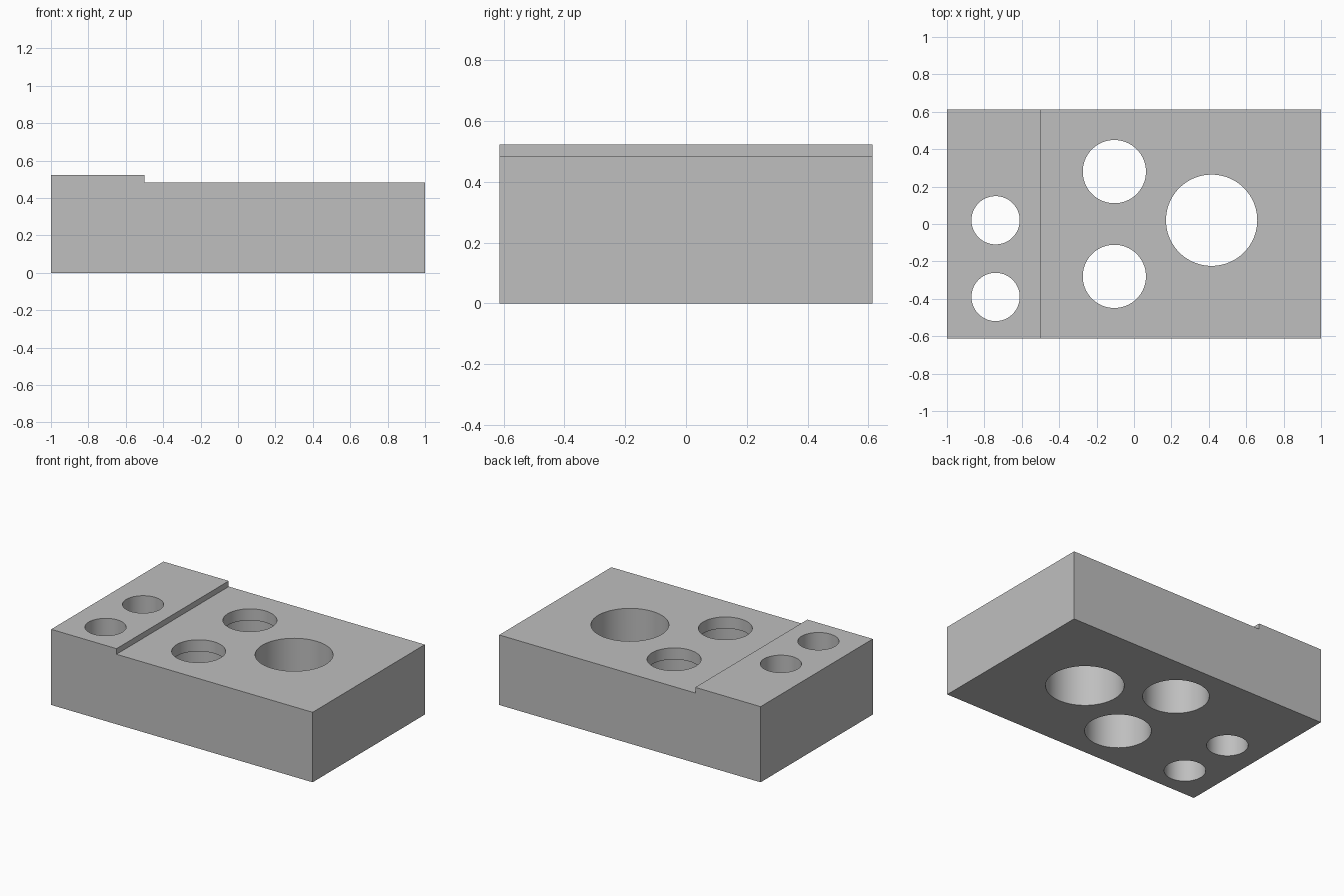
import bpy
import bmesh
from mathutils import Matrix

default = bpy.data.objects.get("Cube")
if default:
    bpy.data.objects.remove(default, do_unlink=True)

HALF_X, HALF_Y = 1.0, 0.613
LOW, HIGH, STEP_X = 0.484, 0.523, -0.5
LIP = 0.08  # thickness left above each counterbore

grey = bpy.data.materials.new("plain grey")
grey.use_nodes = True
colour = (0.52, 0.52, 0.52, 1)
grey.diffuse_color = colour
grey.node_tree.nodes["Principled BSDF"].inputs["Base Color"].default_value = colour


def make_object(name, bm):
    bmesh.ops.recalc_face_normals(bm, faces=bm.faces)
    mesh = bpy.data.meshes.new(name)
    bm.to_mesh(mesh)
    bm.free()
    mesh.materials.append(grey)
    obj = bpy.data.objects.new(name, mesh)
    bpy.context.collection.objects.link(obj)
    return obj


def cut_hole(target, name, x, y, radius, bottom=-0.1, top=0.7):
    """Drill a vertical cylinder out of the target."""
    bm = bmesh.new()
    bmesh.ops.create_cone(bm, cap_ends=True, segments=96, radius1=radius,
                          radius2=radius, depth=top - bottom,
                          matrix=Matrix.Translation((x, y, (top + bottom) / 2)))
    cutter = make_object(name, bm)
    cutter.hide_render = True
    mod = target.modifiers.new(name, "BOOLEAN")
    mod.operation, mod.solver, mod.object = "DIFFERENCE", "EXACT", cutter
    bpy.context.view_layer.objects.active = target
    bpy.ops.object.modifier_apply(modifier=mod.name)
    bpy.data.objects.remove(cutter, do_unlink=True)


# Stepped block, extruded from its side profile
bm = bmesh.new()
profile = [(-HALF_X, 0), (HALF_X, 0), (HALF_X, LOW),
           (STEP_X, LOW), (STEP_X, HIGH), (-HALF_X, HIGH)]
side = bm.faces.new([bm.verts.new((x, -HALF_Y, z)) for x, z in profile])
extruded = bmesh.ops.extrude_face_region(bm, geom=[side])
bmesh.ops.translate(bm, vec=(0, 2 * HALF_Y, 0),
                    verts=[v for v in extruded["geom"] if isinstance(v, bmesh.types.BMVert)])
block = make_object("stepped_block", bm)

# Large through hole
cut_hole(block, "large_hole", 0.415, 0.02, 0.244)

# Middle pair, widened from below
for y in (0.28, -0.28):
    cut_hole(block, "middle_hole", -0.105, y, 0.169)
    cut_hole(block, "counterbore", -0.105, y, 0.207, top=LOW - LIP)

# Small pair through the raised end
for y in (0.02, -0.39):
    cut_hole(block, "small_hole", -0.74, y, 0.129)

# Smooth bores, crisp edges
bpy.ops.object.select_all(action="DESELECT")
block.select_set(True)
bpy.context.view_layer.objects.active = block
bpy.ops.object.shade_smooth_by_angle(angle=0.5)
